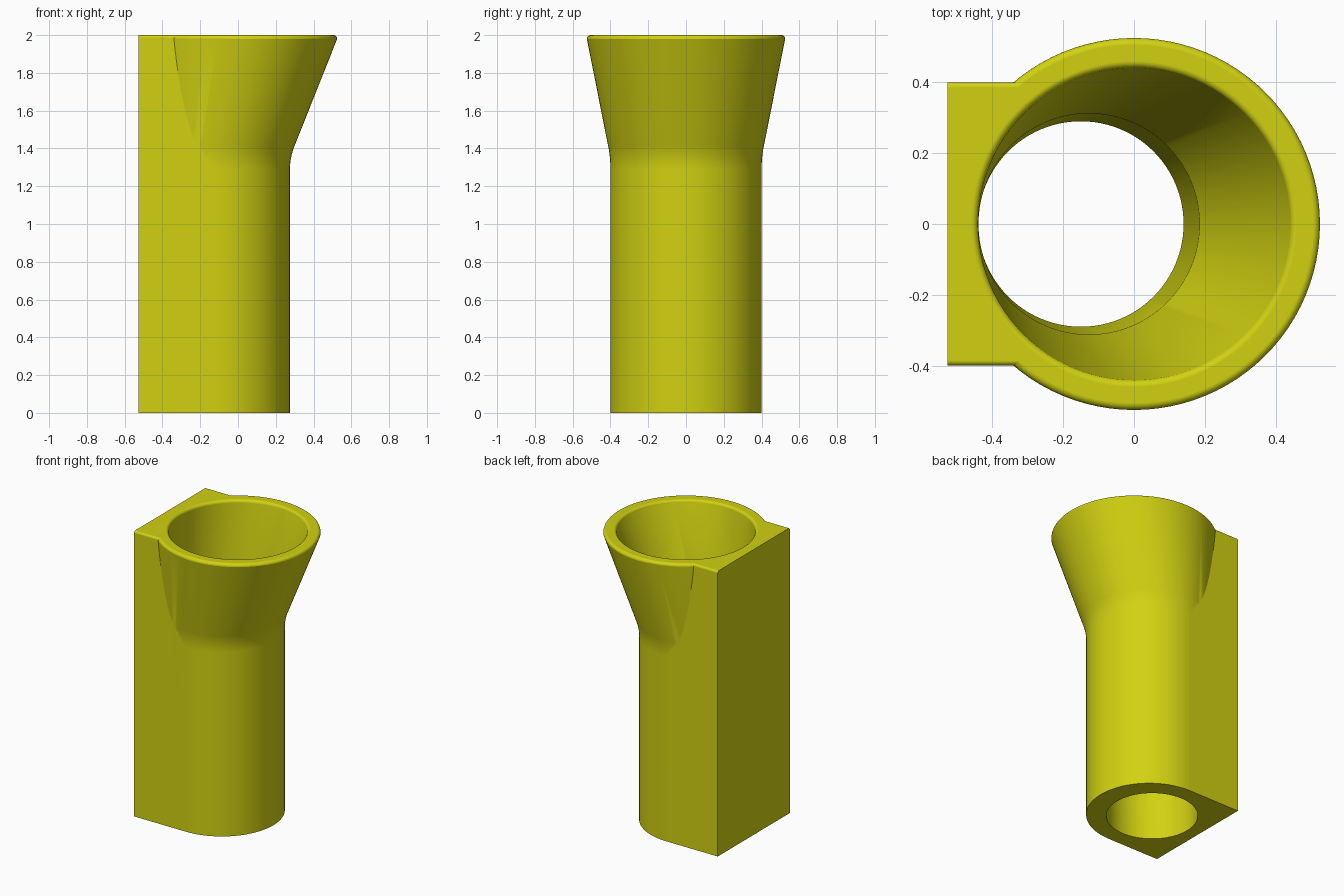
import bpy, bmesh, math

SEG = 96
BACK = -0.525          # back plane that the funnel stays tangent to
THROAT = 1.35          # height where the funnel starts to flare
FILLET = 0.02

cube = bpy.data.objects.get("Cube")
if cube:
    bpy.data.objects.remove(cube, do_unlink=True)

mat = bpy.data.materials.new("olive yellow")
mat.use_nodes = True
colour = (0.64, 0.64, 0.006, 1)
mat.diffuse_color = colour
mat.node_tree.nodes["Principled BSDF"].inputs["Base Color"].default_value = colour


def add_object(name, bm):
    bmesh.ops.recalc_face_normals(bm, faces=bm.faces)
    mesh = bpy.data.meshes.new(name)
    bm.to_mesh(mesh)
    bm.free()
    mesh.materials.append(mat)
    obj = bpy.data.objects.new(name, mesh)
    bpy.context.collection.objects.link(obj)
    return obj


def loft(name, rings):
    """Closed solid through circles given as (z, radius, centre x)."""
    bm = bmesh.new()
    loops = []
    for z, r, cx in rings:
        angles = [2 * math.pi * i / SEG for i in range(SEG)]
        loops.append([bm.verts.new((cx + r * math.cos(a), r * math.sin(a), z)) for a in angles])
    for low, high in zip(loops, loops[1:]):
        for i in range(SEG):
            j = (i + 1) % SEG
            bm.faces.new((low[i], low[j], high[j], high[i]))
    bm.faces.new(loops[0])
    bm.faces.new(loops[-1])
    return add_object(name, bm)


def rim(radius, sign):
    """Rounded rim: sign -1 rolls inward (outside edge), +1 outward (mouth edge)."""
    arc = [math.radians(15 * k) for k in range(7)]
    return [(2 - FILLET + FILLET * math.sin(a),
             radius + sign * FILLET * (1 - math.cos(a)), 0) for a in arc]


# Round tube with a softly blended flare
outer = [(0, 0.4, BACK + 0.4)]
blend = 0.06
for k in range(9):
    t = k / 8
    rise = blend * t * t                    # parabola easing into the slope
    r = 0.4 + 0.125 * rise / (2 - THROAT)
    outer.append((THROAT - blend + 2 * blend * t, r, BACK + r))
outer += rim(0.525, -1)
body = loft("funnel_post", outer)

# Square back block with rounded top side edges
bm = bmesh.new()
bmesh.ops.create_cube(bm, size=1)
x0, x1 = BACK - 0.001, -0.12
for v in bm.verts:
    v.co = ((x0 + x1) / 2 + v.co.x * (x1 - x0), v.co.y * 0.8, 1 + v.co.z * 2)
edges = [e for e in bm.edges
         if all(v.co.z > 1.9 for v in e.verts)
         and abs(e.verts[0].co.y - e.verts[1].co.y) < 0.1]
bmesh.ops.bevel(bm, geom=edges, offset=0.015, segments=6, profile=0.5, affect='EDGES')
block = add_object("back_block", bm)

# Slightly tapered bore opening into the funnel mouth
bore = loft("bore_cutter",
            [(-0.05, 0.29, -0.15), (0, 0.29, -0.15), (THROAT, 0.312, -0.127)]
            + rim(0.44, 1) + [(2.05, 0.46, 0)])

bpy.context.view_layer.objects.active = body
for helper, operation in ((block, 'UNION'), (bore, 'DIFFERENCE')):
    helper.hide_render = True
    mod = body.modifiers.new(operation.lower(), 'BOOLEAN')
    mod.operation = operation
    mod.solver = 'EXACT'
    mod.object = helper
    bpy.ops.object.modifier_apply(modifier=mod.name)
    bpy.data.objects.remove(helper, do_unlink=True)

# Smooth shading with crisp edges
bpy.ops.object.select_all(action='DESELECT')
body.select_set(True)
bpy.ops.object.shade_smooth_by_angle(angle=math.radians(17))
weighted = body.modifiers.new("weighted_normals", 'WEIGHTED_NORMAL')
weighted.keep_sharp = True
